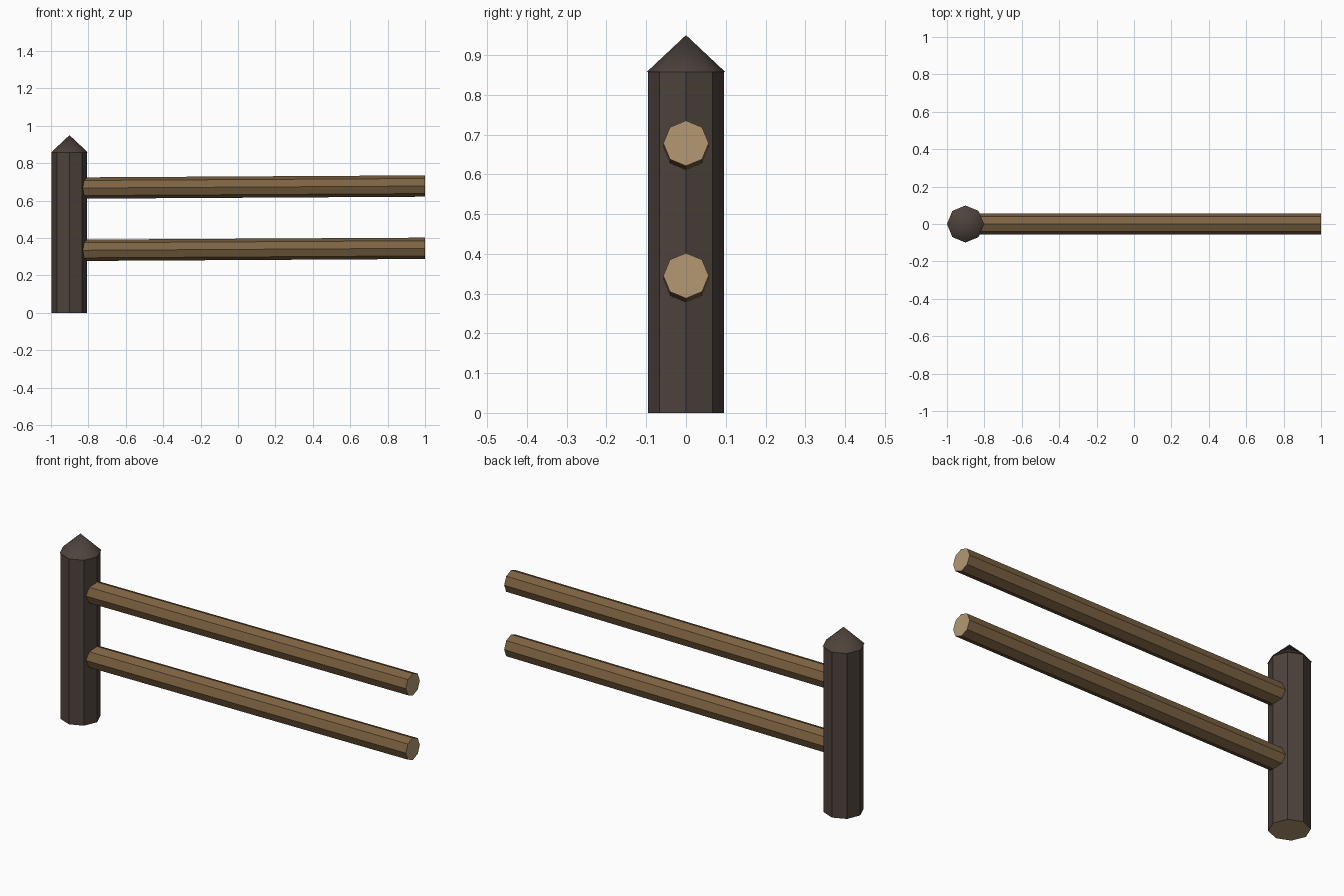
import bpy
import math
from mathutils import Vector

cube = bpy.data.objects.get("Cube")
if cube:
    bpy.data.objects.remove(cube, do_unlink=True)


def make_material(name, rgb):
    mat = bpy.data.materials.new(name)
    mat.use_nodes = True
    mat.diffuse_color = (*rgb, 1)
    mat.node_tree.nodes["Principled BSDF"].inputs["Base Color"].default_value = (*rgb, 1)
    return mat


dark_wood = make_material("dark wood", (0.076, 0.056, 0.046))
brown_wood = make_material("brown wood", (0.205, 0.124, 0.054))
cut_wood = make_material("cut wood", (0.456, 0.314, 0.171))


def log(name, start, end, radius, bark):
    """Eight-sided log with pale cut ends, a corner facing each axis."""
    start, end = Vector(start), Vector(end)
    axis = end - start
    bpy.ops.mesh.primitive_cylinder_add(
        vertices=8, radius=radius, depth=axis.length, location=(start + end) / 2,
        rotation=(0, math.atan2(axis.x, axis.z), 0))
    obj = bpy.context.object
    obj.name = name
    obj.data.materials.append(bark)
    obj.data.materials.append(cut_wood)
    for face in obj.data.polygons:
        face.material_index = int(abs(face.normal.z) > 0.9)
    return obj


POST_X = -0.901
POST_TOP = 0.857

# Post
log("post", (POST_X, 0, 0), (POST_X, 0, POST_TOP), 0.095, dark_wood)

# Pointed cap, softly shaded with a crisp rim
cap_height = 0.093
bpy.ops.mesh.primitive_cone_add(
    vertices=8, radius1=0.099, radius2=0, depth=cap_height,
    location=(POST_X, 0, POST_TOP + cap_height / 2))
cap = bpy.context.object
cap.name = "post_cap"
cap.data.materials.append(dark_wood)
bpy.ops.object.shade_smooth_by_angle(angle=math.radians(40))

# Rails, rising slightly away from the post
for name, height in (("lower_rail", 0.345), ("upper_rail", 0.678)):
    log(name, (POST_X, 0, height - 0.011), (1, 0, height), 0.057, brown_wood)
